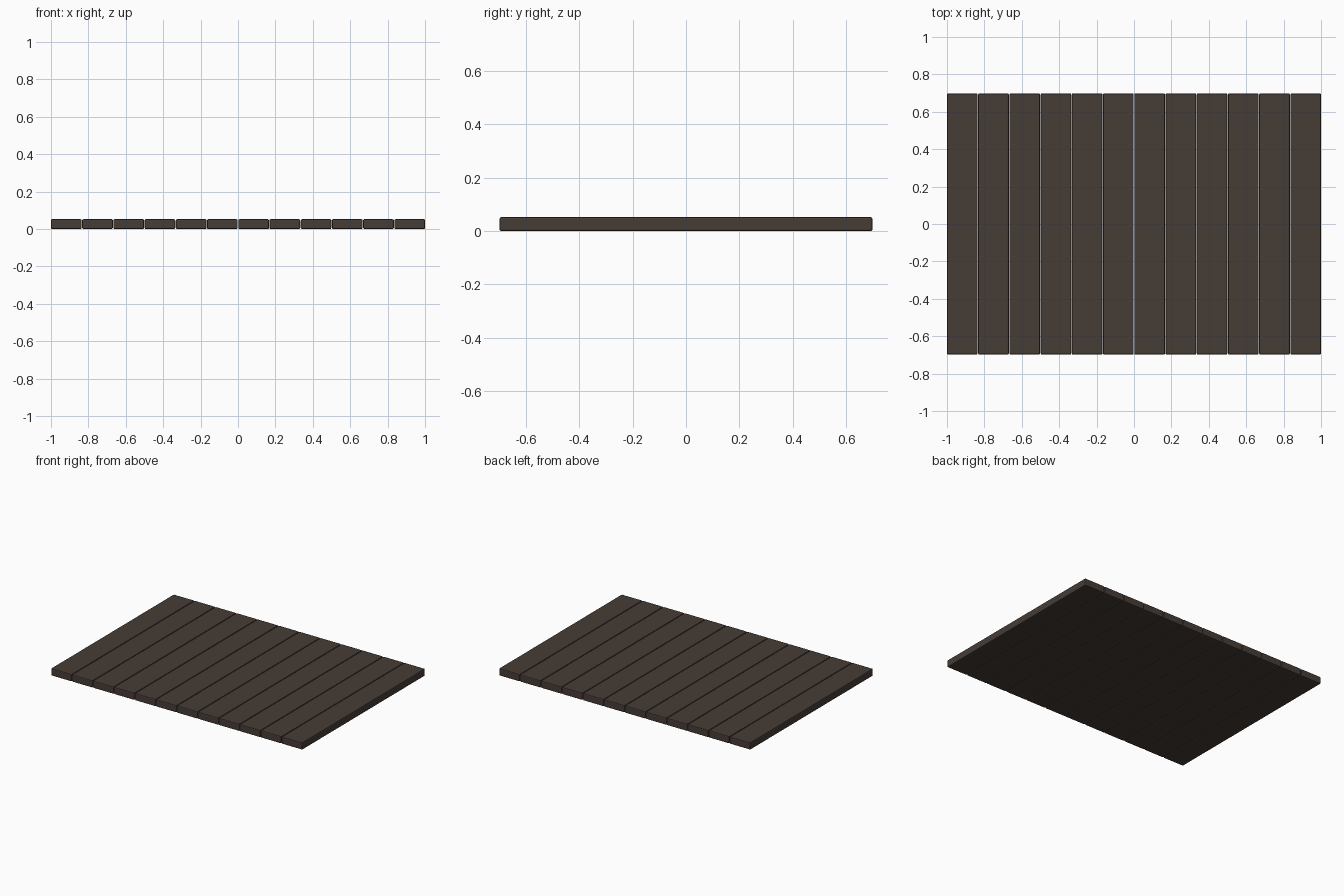
import bpy

if "Cube" in bpy.data.objects:
    bpy.data.objects.remove(bpy.data.objects["Cube"])

COUNT, GAP = 12, 0.003
LENGTH, HEIGHT, BEVEL = 1.396, 0.052, 0.006
WIDTH = (2.0 - GAP * (COUNT - 1)) / COUNT

wood = bpy.data.materials.new("dark brown wood")
wood.diffuse_color = (0.061, 0.045, 0.036, 1)
wood.use_nodes = True
wood.node_tree.nodes["Principled BSDF"].inputs["Base Color"].default_value = wood.diffuse_color


def plank(index):
    # one deck board with slightly eased edges
    x = -1 + WIDTH / 2 + index * (WIDTH + GAP)
    bpy.ops.mesh.primitive_cube_add(size=1, location=(x, 0, HEIGHT / 2))
    ob = bpy.context.object
    ob.name = f"plank_{index + 1:02d}"
    ob.scale = (WIDTH, LENGTH, HEIGHT)
    bpy.ops.object.transform_apply(location=False, rotation=False, scale=True)
    ob.data.materials.append(wood)
    bevel = ob.modifiers.new("eased edges", 'BEVEL')
    bevel.width = BEVEL
    bevel.segments = 2


# row of boards side by side along x
for i in range(COUNT):
    plank(i)
